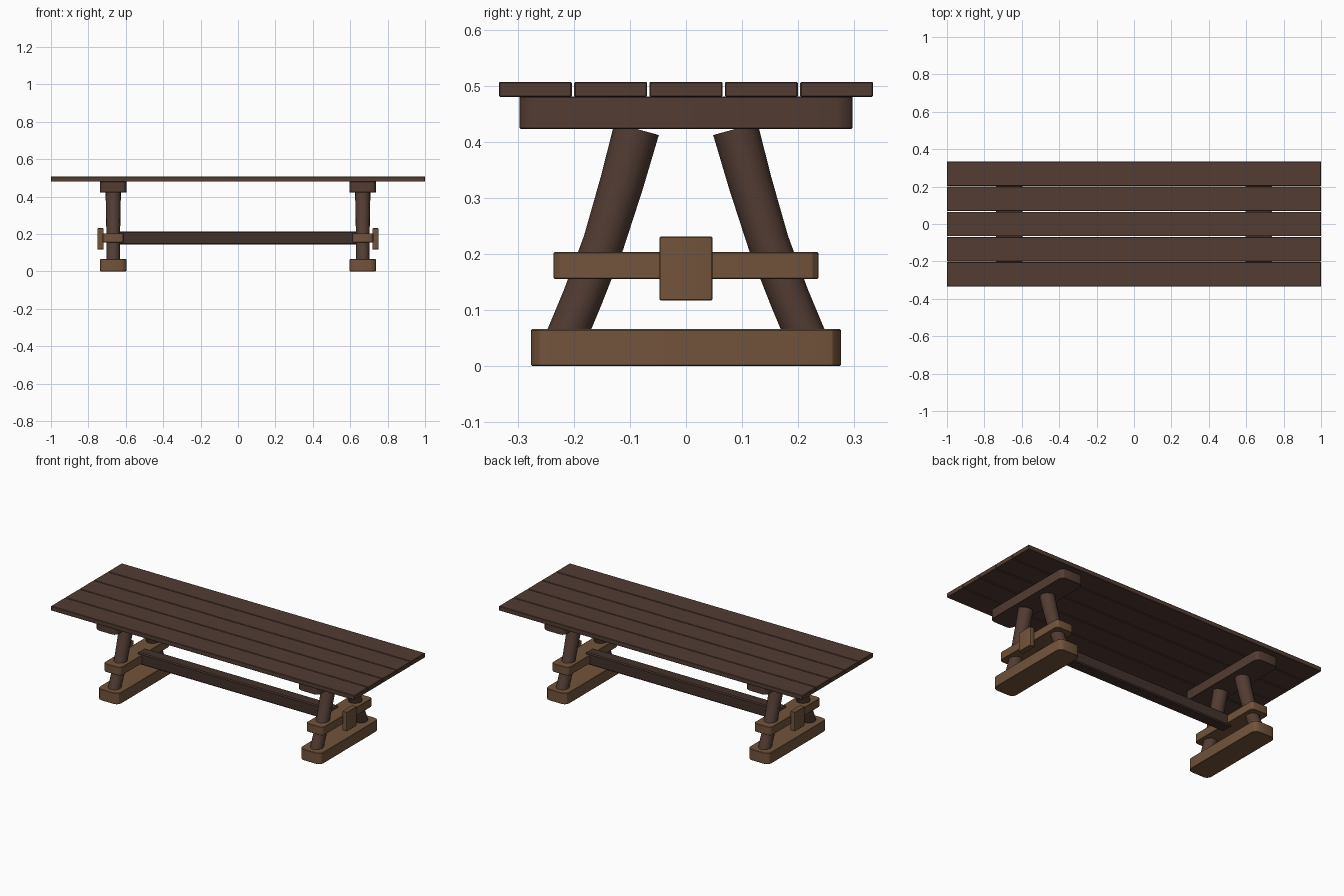
import bpy, bmesh
from mathutils import Vector

if "Cube" in bpy.data.objects:
    bpy.data.objects.remove(bpy.data.objects["Cube"])


def material(name, rgb):
    m = bpy.data.materials.new(name)
    m.diffuse_color = (*rgb, 1)
    m.use_nodes = True
    m.node_tree.nodes["Principled BSDF"].inputs["Base Color"].default_value = m.diffuse_color
    return m


DARK = material("dark_wood", (0.085, 0.045, 0.033))
LIGHT = material("light_wood", (0.17, 0.088, 0.045))
DEEP = material("deep_wood", (0.055, 0.031, 0.024))


def finish(obj, mat):
    obj.data.materials.append(mat)
    bpy.context.view_layer.objects.active = obj
    bpy.ops.object.select_all(action='DESELECT')
    obj.select_set(True)
    bpy.ops.object.shade_smooth_by_angle()


def block(name, lo, hi, mat, corner=0.0, edge=0.002):
    """Box between two corners; vertical edges rounded by corner, the rest eased by edge."""
    lo, hi = Vector(lo), Vector(hi)
    bm = bmesh.new()
    bmesh.ops.create_cube(bm, size=1)
    for v in bm.verts:
        v.co = Vector([c * s for c, s in zip(v.co, hi - lo)])
    if corner:
        upright = [e for e in bm.edges
                   if abs(e.verts[0].co.z - e.verts[1].co.z) > 1e-4]
        bmesh.ops.bevel(bm, geom=upright, offset=corner, segments=3,
                        profile=0.5, affect='EDGES')
    sharp = [e for e in bm.edges if e.calc_face_angle(0) > 1.0]
    bmesh.ops.bevel(bm, geom=sharp, offset=edge, segments=1, affect='EDGES')
    mesh = bpy.data.meshes.new(name)
    bm.to_mesh(mesh)
    bm.free()
    obj = bpy.data.objects.new(name, mesh)
    obj.location = (lo + hi) / 2
    bpy.context.collection.objects.link(obj)
    finish(obj, mat)


def leg(name, x, side):
    """Round, slightly bowed pole swept along a path."""
    path = [(0.225, 0.025, 0.036), (0.1845, 0.122, 0.036), (0.147, 0.22, 0.037),
            (0.115, 0.325, 0.039), (0.088, 0.423, 0.041)]
    curve = bpy.data.curves.new(name, 'CURVE')
    curve.dimensions = '3D'
    curve.bevel_depth = 1.0
    curve.bevel_resolution = 6
    curve.use_fill_caps = True
    spline = curve.splines.new('POLY')
    spline.points.add(len(path) - 1)
    for p, (y, z, r) in zip(spline.points, path):
        p.co = (x, side * y, z, 1)
        p.radius = r
    obj = bpy.data.objects.new(name, curve)
    bpy.context.collection.objects.link(obj)
    bpy.ops.object.select_all(action='DESELECT')
    bpy.context.view_layer.objects.active = obj
    obj.select_set(True)
    bpy.ops.object.convert(target='MESH')
    finish(bpy.context.object, DARK)


# Table top planks
for i in range(5):
    y = (i - 2) * 0.1343
    block(f"top_plank_{i + 1}", (-1, y - 0.065, 0.48), (1, y + 0.065, 0.507), DARK)

# Two trestle ends
for s, label in ((-1, "left"), (1, "right")):
    cx = s * 0.667
    block(f"{label}_top_bearer", (cx - 0.072, -0.297, 0.423),
          (cx + 0.072, 0.297, 0.481), DARK, 0.03)
    block(f"{label}_foot", (cx - 0.07, -0.276, 0), (cx + 0.07, 0.276, 0.066), LIGHT, 0.03)
    block(f"{label}_crossbar", (cx - 0.057, -0.236, 0.155),
          (cx + 0.057, 0.236, 0.204), LIGHT, 0.02)
    tx = s * 0.735
    block(f"{label}_end_cap", (tx - 0.016, -0.047, 0.117),
          (tx + 0.016, 0.047, 0.231), LIGHT, 0.005)
    for side, place in ((-1, "front"), (1, "back")):
        leg(f"{label}_{place}_leg", cx, side)

# Long stretcher joining the trestles
block("stretcher", (-0.64, -0.035, 0.144), (0.64, 0.035, 0.213), DEEP, 0, 0.006)
